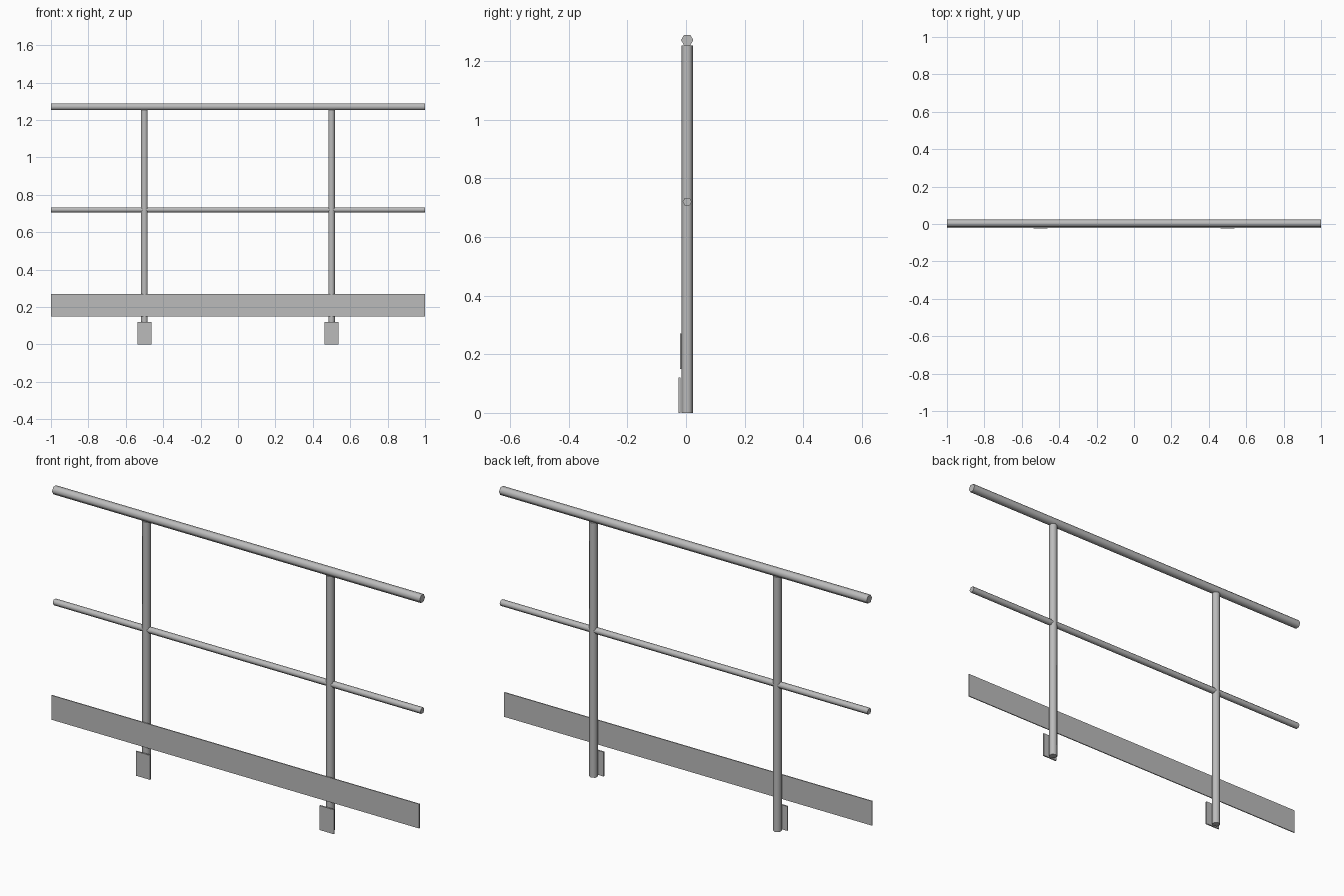
import bpy
import math

if "Cube" in bpy.data.objects:
    bpy.data.objects.remove(bpy.data.objects["Cube"], do_unlink=True)

# Galvanised steel
steel = bpy.data.materials.new("galvanised_grey")
steel.use_nodes = True
colour = (0.5, 0.5, 0.5, 1)
steel.diffuse_color = colour
steel.node_tree.nodes["Principled BSDF"].inputs["Base Color"].default_value = colour

TUBE_Y = 0.004   # centre line of all tubes


def finish(name):
    obj = bpy.context.object
    obj.name = name
    obj.data.materials.append(steel)
    bpy.ops.object.transform_apply(location=False, rotation=True, scale=True)
    return obj


def tube(name, radius, length, location, rotation):
    """Six-sided bar with corners pointing to the front and back."""
    bpy.ops.mesh.primitive_cylinder_add(vertices=6, radius=radius, depth=length,
                                        location=location, rotation=rotation)
    finish(name)
    bpy.ops.object.shade_smooth_by_angle(angle=math.radians(65))


def plate(name, x, width, y0, y1, z0, z1):
    bpy.ops.mesh.primitive_cube_add(size=1, location=(x, (y0 + y1) / 2, (z0 + z1) / 2))
    bpy.context.object.scale = (width, y1 - y0, z1 - z0)
    finish(name)


# Horizontal rails
along_x = (0, math.pi / 2, 0)
tube("top_rail", 0.021, 2, (0, TUBE_Y, 1.271), along_x)
tube("middle_rail", 0.0155, 2, (0, TUBE_Y, 0.72), along_x)

# Posts with their mounting plates
for side, x in (("left", 0.5), ("right", -0.5)):
    tube(side + "_post", 0.02, 1.253, (x, TUBE_Y, 1.253 / 2), (0, 0, 0))
    plate(side + "_mounting_plate", x, 0.077, -0.025, -0.018, 0, 0.12)

# Toe board across the front of the posts
plate("toe_board", 0, 2, -0.021, -0.016, 0.15, 0.27)
